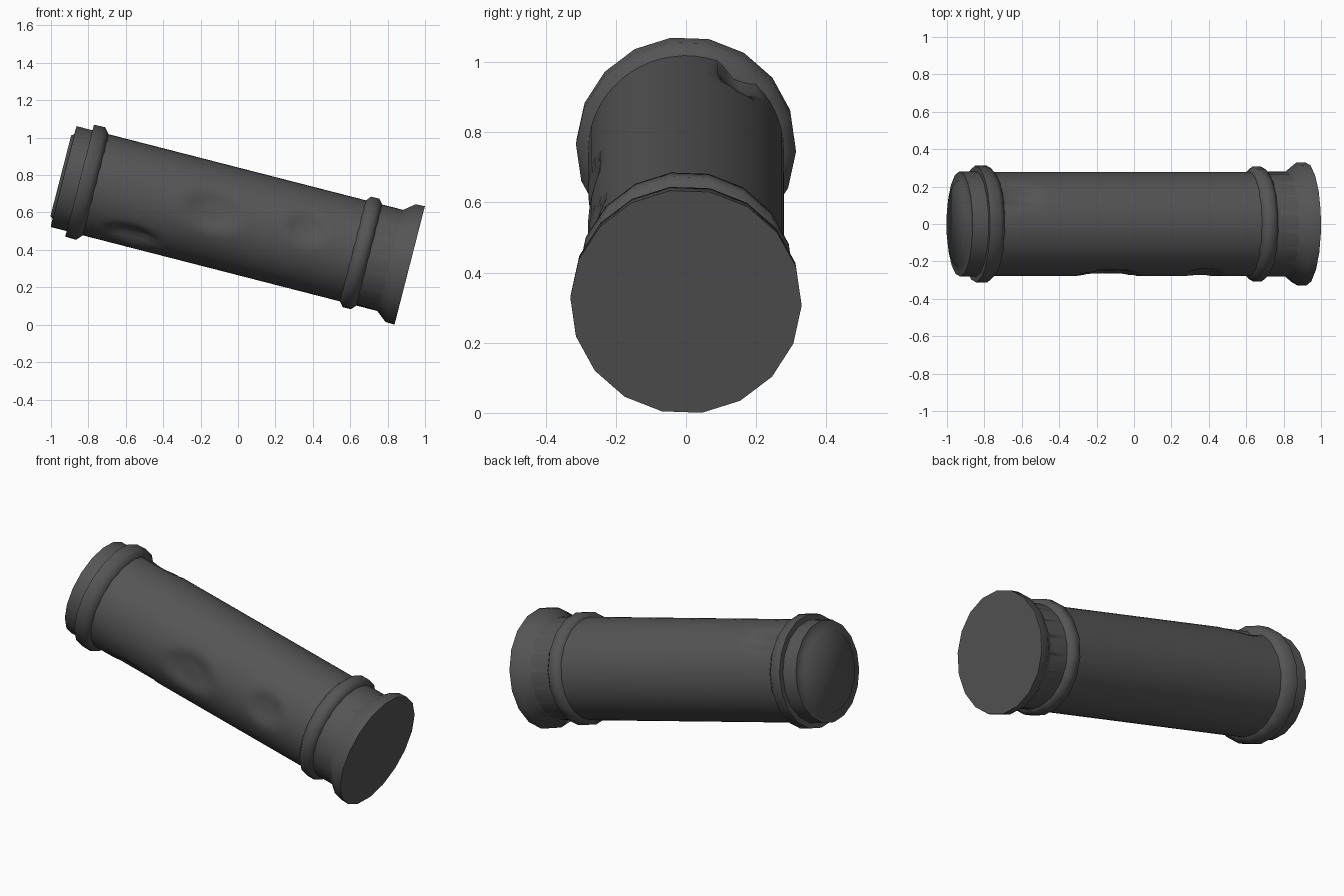
import bpy, bmesh, math
from mathutils import Vector

if "Cube" in bpy.data.objects:
    bpy.data.objects.remove(bpy.data.objects["Cube"])

TILT = math.radians(14.4)
END = Vector((0.918, 0, 0.317))                           # centre of the lower end face
AXIS = Vector((math.cos(TILT), 0, -math.sin(TILT)))
UP = Vector((math.sin(TILT), 0, math.cos(TILT)))
SIDE = Vector((0, 1, 0))

# Dark grey metal
METAL = bpy.data.materials.new("dark_metal")
METAL.diffuse_color = (0.09, 0.09, 0.09, 1)
METAL.use_nodes = True
METAL.node_tree.nodes["Principled BSDF"].inputs["Base Color"].default_value = METAL.diffuse_color


def lathe(name, profile, sides, shape=None, angle=85):
    """Revolve (distance along axis, radius) points about the tilted axis, capped."""
    bm = bmesh.new()
    rings = []
    for s, r in profile:
        ring = []
        for i in range(sides):
            a = 2 * math.pi * i / sides - math.radians(2)
            rr = r - (shape(s, a) if shape else 0)
            ring.append(bm.verts.new(END + AXIS * s + (SIDE * math.cos(a) + UP * math.sin(a)) * rr))
        rings.append(ring)
    for p, q in zip(rings, rings[1:]):
        for i in range(sides):
            j = (i + 1) % sides
            bm.faces.new((p[i], p[j], q[j], q[i]))
    bm.faces.new(rings[0])
    bm.faces.new(rings[-1])
    bmesh.ops.recalc_face_normals(bm, faces=bm.faces)
    me = bpy.data.meshes.new(name)
    bm.to_mesh(me)
    bm.free()
    me.materials.append(METAL)
    ob = bpy.data.objects.new(name, me)
    bpy.context.collection.objects.link(ob)
    bpy.ops.object.select_all(action='DESELECT')
    ob.select_set(True)
    bpy.context.view_layer.objects.active = ob
    bpy.ops.object.shade_smooth_by_angle(angle=math.radians(angle))
    return ob


# Dents in the tube wall: along axis, angle, half length, half angle, depth
DENTS = [(-1.09, 175, 0.18, 24, 0.03), (-0.58, 168, 0.12, 20, 0.025),
         (-1.48, 230, 0.17, 14, 0.03), (-1.65, 57, 0.15, 14, 0.035)]


def dent(s, a):
    total = 0
    for s0, a0, ls, la, depth in DENTS:
        da = (math.degrees(a) - a0 + 180) % 360 - 180
        d = math.hypot((s - s0) / ls, da / la)
        total += depth * min(1, max(0, 1 - d) * 1.8)
    return total


# Battered tube body
N = 60
lathe("tube_body", [(-1.80 + 1.75 * i / N, 0.279) for i in range(N + 1)], 54, dent)

# Upper end: collar, then a stepped cap
lathe("upper_collar", [(-1.822, 0.27), (-1.822, 0.312), (-1.762, 0.314), (-1.73, 0.278)], 18)
lathe("upper_cap", [(-1.926, 0.225), (-1.912, 0.235), (-1.910, 0.281), (-1.81, 0.281)], 18)

# Lower end: collar and flared foot
lathe("lower_collar", [(-0.315, 0.279), (-0.292, 0.308), (-0.246, 0.308), (-0.222, 0.28)], 18)
lathe("lower_foot", [(-0.23, 0.28), (-0.11, 0.28), (-0.05, 0.328), (0, 0.33)], 18)
